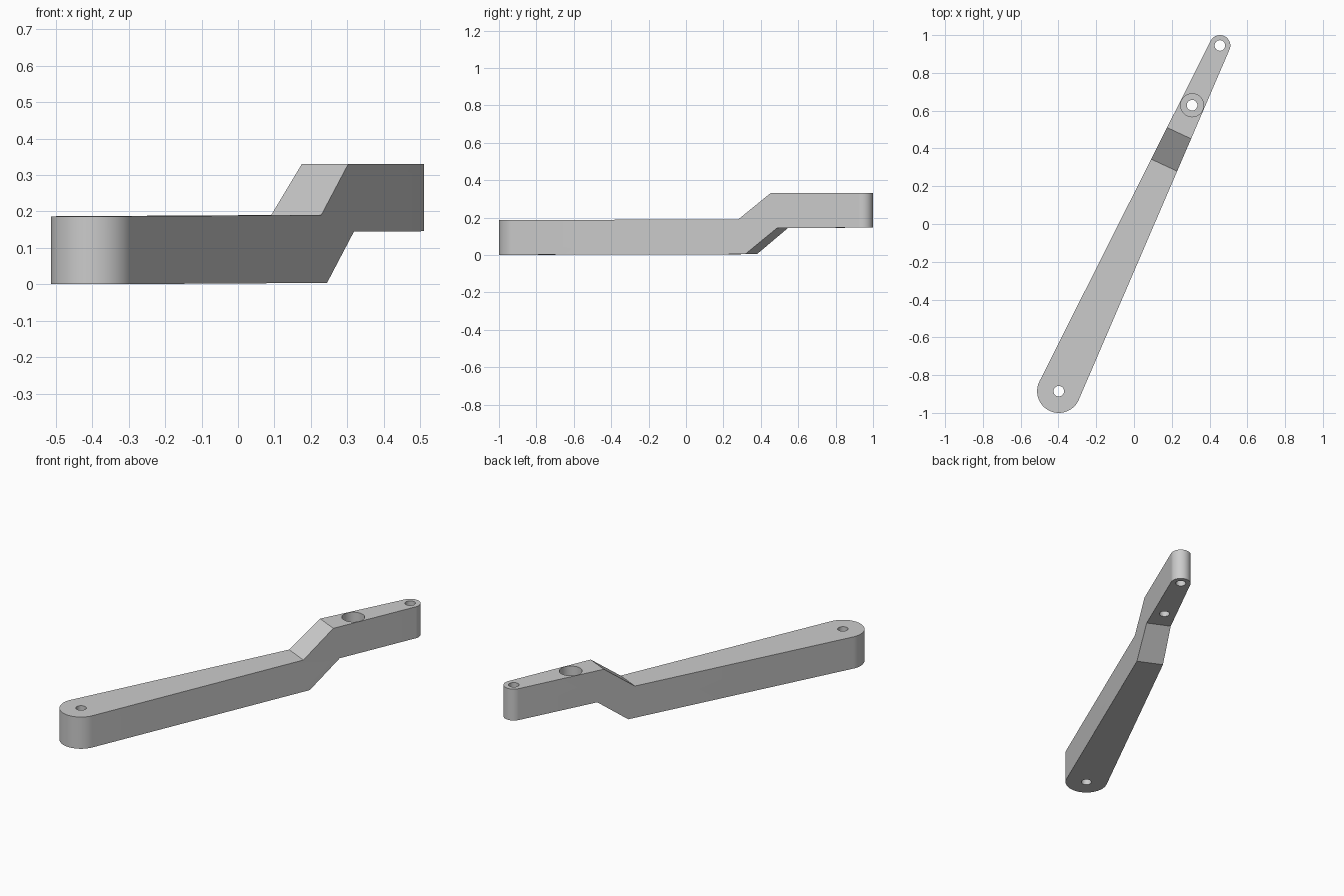
import bpy, bmesh, math
from mathutils import Matrix, Vector

if "Cube" in bpy.data.objects:
    bpy.data.objects.remove(bpy.data.objects["Cube"], do_unlink=True)

# Pivot ends of the arm, seen from above
BIG, BIG_R = Vector((-0.398, -0.885, 0)), 0.115
TIP, TIP_R = Vector((0.455, 0.945, 0)), 0.055
axis = TIP - BIG
LENGTH = axis.length
place = Matrix.Translation(BIG) @ Matrix.Rotation(math.atan2(axis.y, axis.x), 4, 'Z')
HOLE_R = 0.028


def prism(name, points, push):
    """Extrude a closed outline along push, in the arm's own frame."""
    bm = bmesh.new()
    face = bm.faces.new([bm.verts.new(p) for p in points])
    ext = bmesh.ops.extrude_face_region(bm, geom=[face])
    moved = [v for v in ext["geom"] if isinstance(v, bmesh.types.BMVert)]
    bmesh.ops.translate(bm, verts=moved, vec=push)
    bmesh.ops.recalc_face_normals(bm, faces=bm.faces)
    bm.transform(place)
    mesh = bpy.data.meshes.new(name)
    bm.to_mesh(mesh)
    bm.free()
    obj = bpy.data.objects.new(name, mesh)
    bpy.context.collection.objects.link(obj)
    return obj


def arc(cx, radius, start, end, z, steps=40):
    angles = [start + (end - start) * i / steps for i in range(steps + 1)]
    return [(cx + radius * math.cos(a), radius * math.sin(a), z) for a in angles]


def bore(name, along, radius, bottom, top):
    ring = arc(along, radius, 0, math.tau, bottom, 48)[:-1]
    return prism(name, ring, (0, 0, top - bottom))


def combine(target, cutter, operation):
    mod = target.modifiers.new(cutter.name, 'BOOLEAN')
    mod.operation, mod.solver, mod.object = operation, 'EXACT', cutter
    cutter.hide_render = True
    bpy.ops.object.select_all(action='DESELECT')
    bpy.context.view_layer.objects.active = target
    target.select_set(True)
    bpy.ops.object.modifier_apply(modifier=mod.name)
    bpy.data.objects.remove(cutter, do_unlink=True)


# Cranked side profile: long low section, sloped step, short raised section
profile = [(-0.3, 0.0), (1.36, 0.004), (1.547, 0.145), (2.3, 0.146),
           (2.3, 0.33), (1.507, 0.33), (1.32, 0.19), (-0.3, 0.186)]
arm = prism("crank_arm", [(s, -0.3, z) for s, z in profile], (0, 0.6, 0))

# Tapered plan with rounded ends
tangent = math.acos((BIG_R - TIP_R) / LENGTH)
plan = (arc(0, BIG_R, tangent, math.tau - tangent, -0.2)
        + arc(LENGTH, TIP_R, -tangent, tangent, -0.2))
combine(arm, prism("plan_cutter", plan, (0, 0, 0.8)), 'INTERSECT')

# Through holes and the counterbored screw hole
SCREW = 1.67
for name, along in (("pivot_hole", 0), ("screw_hole", SCREW), ("tip_hole", LENGTH)):
    combine(arm, bore(name, along, HOLE_R, -0.1, 0.5), 'DIFFERENCE')
combine(arm, bore("counterbore", SCREW, 0.061, 0.24, 0.5), 'DIFFERENCE')

# Plain grey finish
grey = bpy.data.materials.new("plain grey")
grey.use_nodes = True
colour = (0.6, 0.6, 0.6, 1)
grey.diffuse_color = colour
grey.node_tree.nodes["Principled BSDF"].inputs["Base Color"].default_value = colour
arm.data.materials.clear()
arm.data.materials.append(grey)
for poly in arm.data.polygons:
    poly.material_index = 0

bpy.ops.object.select_all(action='DESELECT')
arm.select_set(True)
bpy.context.view_layer.objects.active = arm
bpy.ops.object.shade_smooth_by_angle(angle=math.radians(25))
